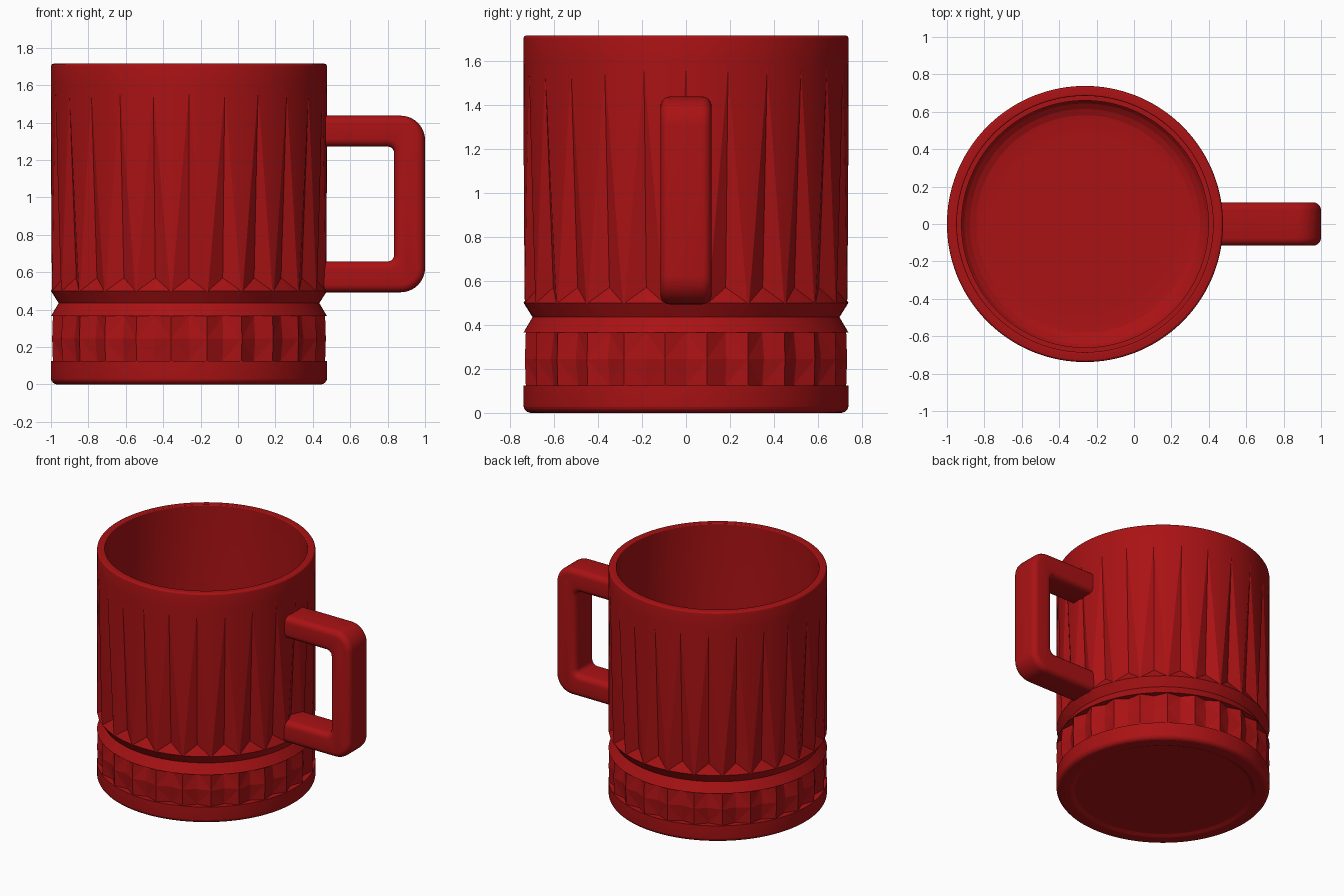
import bpy, bmesh, math

if "Cube" in bpy.data.objects:
    bpy.data.objects.remove(bpy.data.objects["Cube"])

R = 0.738           # outer radius of the mug
CENTRE_X = -0.262   # mug axis
COUNT = 24          # flutes and studs around the mug
COLS = 8            # mesh columns for each flute
PITCH = math.tau / COUNT

red = bpy.data.materials.new("deep_red")
red.use_nodes = True
red.diffuse_color = (0.4, 0.006, 0.007, 1)
red.node_tree.nodes["Principled BSDF"].inputs["Base Color"].default_value = red.diffuse_color


def polar(r, angle, z):
    return (CENTRE_X + r * math.cos(angle), r * math.sin(angle), z)


def finish(bm, name, smooth_angle):
    bmesh.ops.recalc_face_normals(bm, faces=bm.faces)
    mesh = bpy.data.meshes.new(name)
    bm.to_mesh(mesh)
    bm.free()
    mesh.materials.append(red)
    obj = bpy.data.objects.new(name, mesh)
    bpy.context.collection.objects.link(obj)
    bpy.ops.object.select_all(action='DESELECT')
    obj.select_set(True)
    bpy.context.view_layer.objects.active = obj
    if smooth_angle:
        bpy.ops.object.shade_smooth_by_angle(angle=math.radians(smooth_angle))
    return obj


def arc(cx, cz, r, start, end, steps=6):
    angles = [math.radians(start + (end - start) * i / steps) for i in range(steps + 1)]
    return [(cx + r * math.cos(a), cz + r * math.sin(a)) for a in angles]


# Mug body: one closed lathe whose flute columns narrow and deepen downwards
def ring(bm, r, z, half=1 / COLS, depth=0):
    verts = []
    for i in range(COUNT):
        verts.append(bm.verts.new(polar(r - depth, i * PITCH, z)))
        for k in range(COLS - 1):
            part = half + (1 - 2 * half) * k / (COLS - 2)
            verts.append(bm.verts.new(polar(r, (i + part) * PITCH, z)))
    return verts


bm = bmesh.new()
floor_z = 0.1
inside = [(0.45, floor_z)] + arc(0.545, floor_z + 0.14, 0.14, -90, 0) + [(0.685, 1.7)]
rim = arc(0.692, 1.708, 0.007, 180, 90, 3) + arc(R - 0.015, 1.7, 0.015, 90, 0, 4)
rings = [ring(bm, r, z) for r, z in inside + rim + [(R, 1.6)]]
for step in range(9):
    t = step / 8
    rings.append(ring(bm, R, 1.56 - 0.99 * t, 0.003 + 0.44 * t, 0.042 * t))
ramp = len(rings)
rings.append(ring(bm, R, 0.5, 0.475))
# V-shaped waist, channel behind the studs, rounded foot and shallow base recess
lower = [(0.697, 0.435), (R, 0.365), (0.66, 0.365), (0.66, 0.125), (R, 0.125)]
lower += arc(R - 0.035, 0.035, 0.035, 0, -90) + [(0.64, 0)]
lower += [(0.61, 0.012), (0.5, 0.015)]
rings += [ring(bm, r, z) for r, z in lower]

total = COUNT * COLS
for j in range(len(rings) - 1):
    a, b = rings[j], rings[j + 1]
    for i in range(total):
        n = (i + 1) % total
        if j + 1 == ramp and i % COLS == 0:
            bm.faces.new((a[i], a[n], b[n]))
            bm.faces.new((a[i], b[n], b[i]))
        elif j + 1 == ramp and n % COLS == 0:
            bm.faces.new((a[n], b[i], a[i]))
            bm.faces.new((a[n], b[n], b[i]))
        else:
            bm.faces.new((a[i], a[n], b[n], b[i]))
bm.faces.new(rings[0])
bm.faces.new(rings[-1])
finish(bm, "mug_body", 14)

# Faceted stud band: each stud is a star of eight flat triangles
bm = bmesh.new()
low, mid, high = 0.125, 0.245, 0.365
for i in range(COUNT):
    a0 = i * PITCH

    def point(col, r, z):
        return bm.verts.new(polar(r, a0 + col * PITCH / 2, z))

    apex = point(1, R, mid)
    border = [point(0, R - 0.045, low), point(1, R - 0.004, low), point(2, R - 0.045, low),
              point(2, R - 0.03, mid), point(2, R - 0.045, high), point(1, R - 0.004, high),
              point(0, R - 0.045, high), point(0, R - 0.03, mid)]
    for k in range(8):
        bm.faces.new((apex, border[k], border[(k + 1) % 8]))
bmesh.ops.remove_doubles(bm, verts=bm.verts, dist=0.0005)
finish(bm, "stud_band", 0)

# Handle: C-shaped outline, extruded and softened along its rims
top, bottom, root, end = 1.437, 0.493, 0.43, 1.0
bar, outer, inner = 0.165, 0.13, 0.035
outline = [(root, bottom)]
outline += arc(end - outer, bottom + outer, outer, -90, 0, 10)
outline += arc(end - outer, top - outer, outer, 0, 90, 10)
outline += [(root, top), (root, top - bar)]
outline += arc(end - bar - inner, top - bar - inner, inner, 90, 0)
outline += arc(end - bar - inner, bottom + bar + inner, inner, 0, -90)
outline += [(root, bottom + bar)]
bm = bmesh.new()
face = bm.faces.new([bm.verts.new((x, -0.116, z)) for x, z in outline])
extruded = bmesh.ops.extrude_face_region(bm, geom=[face])
moved = [v for v in extruded["geom"] if isinstance(v, bmesh.types.BMVert)]
bmesh.ops.translate(bm, verts=moved, vec=(0, 0.232, 0))
rims = [e for e in bm.edges if abs(e.verts[0].co.y - e.verts[1].co.y) < 0.001
        and max(v.co.x for v in e.verts) > root + 0.001]
bmesh.ops.bevel(bm, geom=rims, offset=0.042, segments=5, profile=0.5, affect='EDGES')
finish(bm, "handle", 35)
